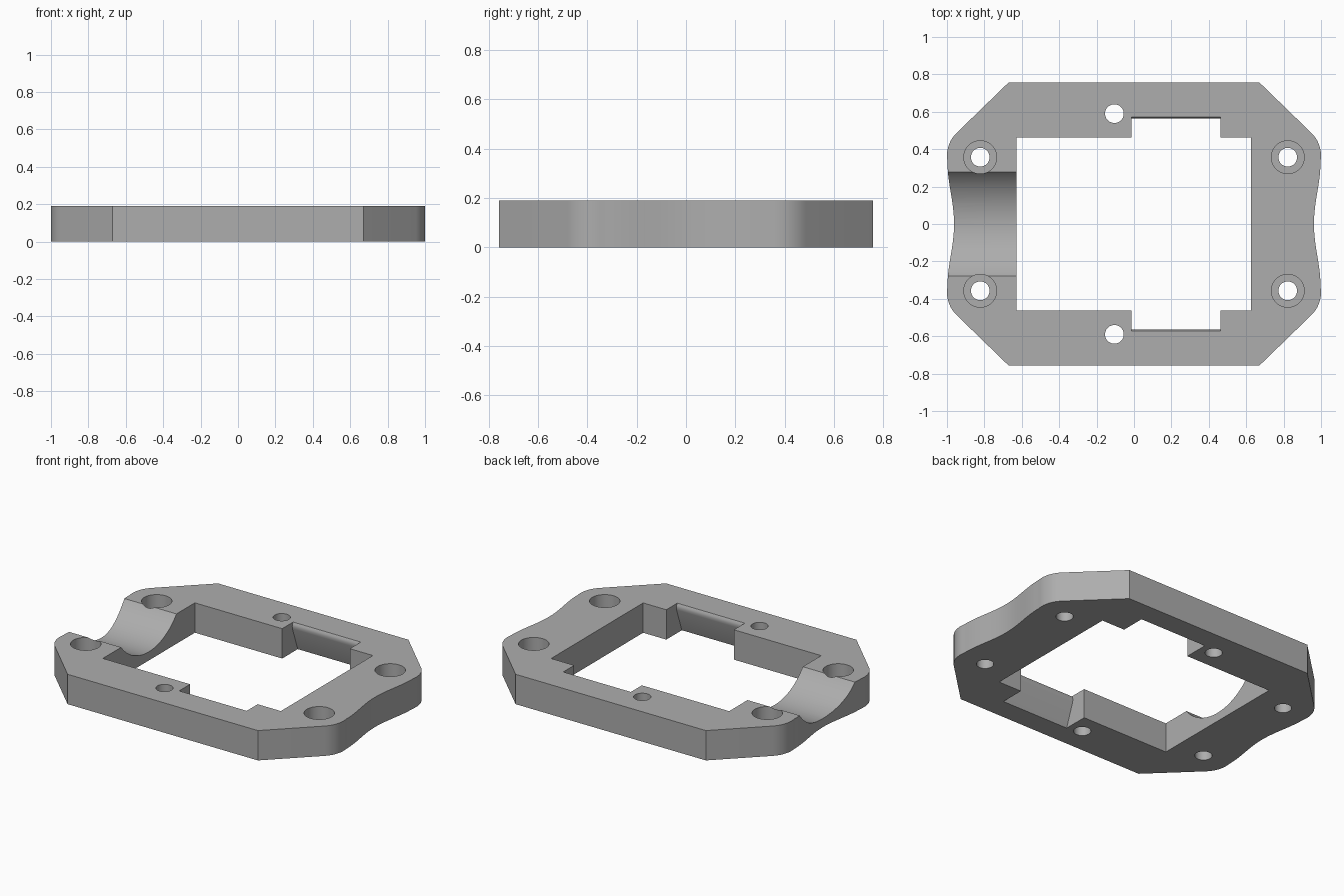
import bpy, bmesh, math
from mathutils import Vector

if "Cube" in bpy.data.objects:
    bpy.data.objects.remove(bpy.data.objects["Cube"], do_unlink=True)

H = 0.19          # plate thickness
OVER = 0.05       # cutter overshoot

grey = bpy.data.materials.new("plain_grey")
grey.use_nodes = True
colour = (0.42, 0.42, 0.42, 1)
grey.diffuse_color = colour
grey.node_tree.nodes["Principled BSDF"].inputs["Base Color"].default_value = colour


def prism(name, points, offset):
    """Extrude a closed 3D profile along offset into a solid."""
    bm = bmesh.new()
    face = bm.faces.new([bm.verts.new(p) for p in points])
    new = bmesh.ops.extrude_face_region(bm, geom=[face])["geom"]
    bmesh.ops.translate(bm, vec=offset, verts=[v for v in new if isinstance(v, bmesh.types.BMVert)])
    bmesh.ops.recalc_face_normals(bm, faces=bm.faces)
    mesh = bpy.data.meshes.new(name)
    bm.to_mesh(mesh)
    bm.free()
    mesh.materials.append(grey)
    obj = bpy.data.objects.new(name, mesh)
    bpy.context.collection.objects.link(obj)
    return obj


def arc(cx, cy, r, start, end, n):
    """Points on an arc, angles in degrees."""
    angles = [math.radians(start + (end - start) * i / n) for i in range(n + 1)]
    return [(cx + r * math.cos(a), cy + r * math.sin(a)) for a in angles]


def cut(name, points, offset):
    """Subtract a prism from the frame."""
    cutter = prism(name, points, offset)
    cutter.hide_render = True
    mod = frame.modifiers.new(name, 'BOOLEAN')
    mod.operation, mod.solver, mod.object = 'DIFFERENCE', 'EXACT', cutter
    bpy.context.view_layer.objects.active = frame
    bpy.ops.object.modifier_apply(modifier=name)
    bpy.data.objects.remove(cutter, do_unlink=True)


def hole(name, x, y, r, bottom):
    ring = arc(x, y, r, 0, 360, 40)[:-1]
    cut(name, [(px, py, bottom) for px, py in ring], (0, 0, H + OVER - bottom))


# Outline quarter: chamfer, rounded shoulder, waisted side
shoulder = arc(0.83, 0.365, 0.17, 45, -10, 10)
end = Vector(shoulder[-1])
waist = [(0.962 + (end.x - 0.962) * (1 - math.cos(math.pi * t)) / 2, end.y * t)
         for t in (i / 12 for i in range(11, -1, -1))]
quarter = [(0.67, 0.757)] + shoulder + waist
half = quarter + [(x, -y) for x, y in reversed(quarter[:-1])]
outline = half + [(-x, -y) for x, y in half]
frame = prism("mounting_frame", [(x, y, 0) for x, y in outline], (0, 0, H))

# Central opening
cut("opening", [(x, y, -OVER) for x, y in
                ((-0.628, -0.463), (0.626, -0.463), (0.626, 0.463), (-0.628, 0.463))],
    (0, 0, H + 2 * OVER))

# Undercut clip notches with a rounded upper lip
for side in (-1, 1):
    lip = [(0.62, -0.001), (0.566, 0.15), (0.564, 0.165), (0.566, 0.178), (0.574, H + 0.001)]
    profile = [(0.4, -0.001)] + lip + [(0.4, H + 0.001)]
    cut("notch", [(-0.013, side * y, z) for y, z in profile], (0.476, 0, 0))

# Cable saddle across the right rail
radius, low = 0.354, 0.055
saddle = arc(0, low + radius, radius, 0, 360, 96)[:-1]
cut("saddle", [(-1.1, y, z) for y, z in saddle], (0.55, 0, 0))

# Counterbored corner holes and the two small pin holes
for sx in (-1, 1):
    for sy in (-1, 1):
        hole("corner_hole", sx * 0.822, sy * 0.357, 0.05, -OVER)
        hole("counterbore", sx * 0.822, sy * 0.357, 0.088, 0.08)
for sy in (-1, 1):
    hole("pin_hole", -0.105, sy * 0.59, 0.05, -OVER)

# Smooth curved walls, keep crisp edges
bpy.ops.object.select_all(action='DESELECT')
frame.select_set(True)
bpy.context.view_layer.objects.active = frame
bpy.ops.object.shade_smooth_by_angle(angle=math.radians(25))
